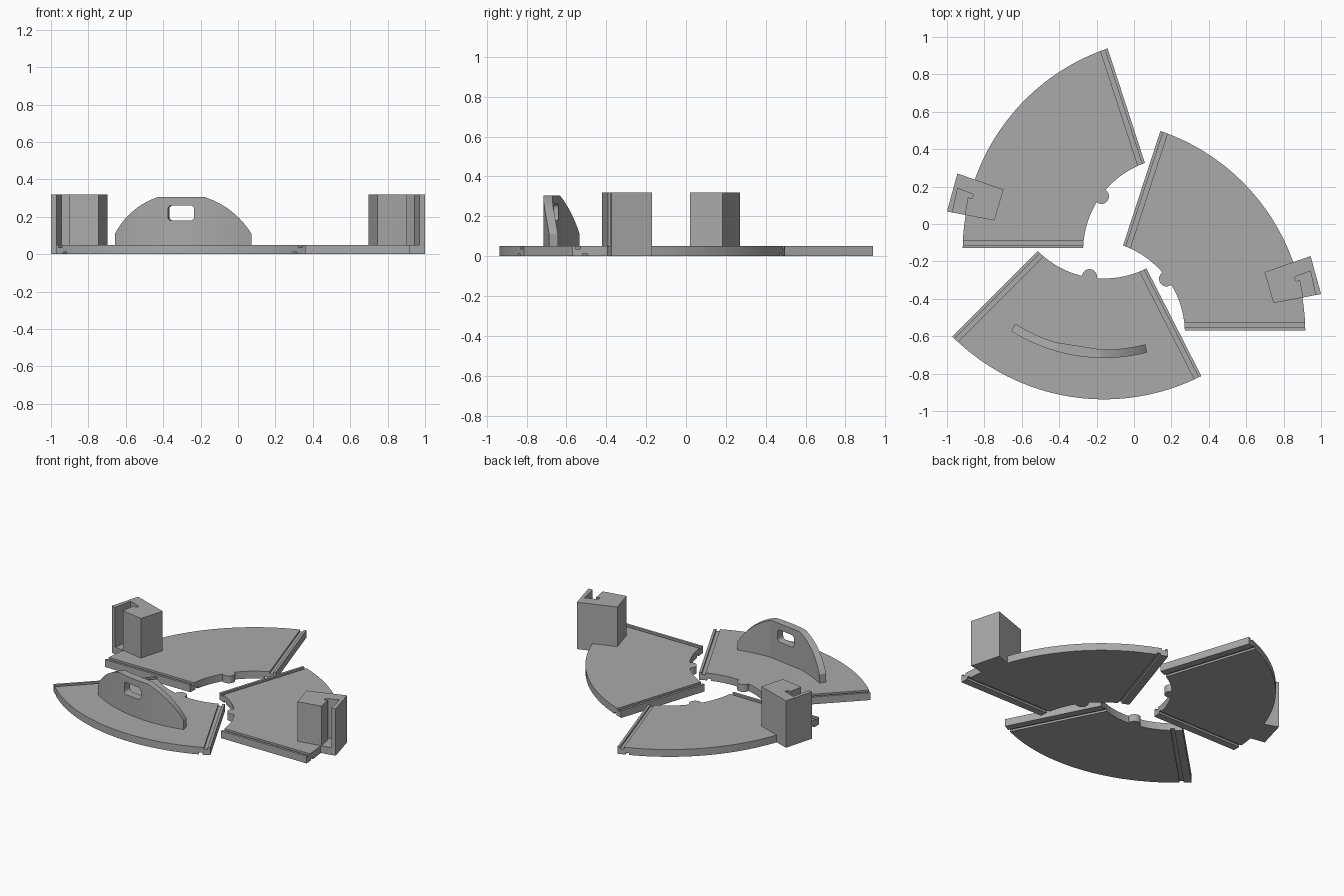
import bpy, bmesh
from math import sin, cos, asin, sqrt, radians, pi
from mathutils import Vector, Matrix

if "Cube" in bpy.data.objects:
    bpy.data.objects.remove(bpy.data.objects["Cube"], do_unlink=True)

gray = bpy.data.materials.new("plain gray")
gray.use_nodes = True
gray.diffuse_color = (0.4, 0.4, 0.4, 1)
gray.node_tree.nodes["Principled BSDF"].inputs["Base Color"].default_value = (0.4, 0.4, 0.4, 1)

THICK = 0.05


def finish(name, bm):
    bmesh.ops.recalc_face_normals(bm, faces=bm.faces)
    mesh = bpy.data.meshes.new(name)
    bm.to_mesh(mesh)
    bm.free()
    mesh.materials.append(gray)
    obj = bpy.data.objects.new(name, mesh)
    bpy.context.collection.objects.link(obj)
    return obj


def prism(name, points, z0, z1):
    bm = bmesh.new()
    face = bm.faces.new([bm.verts.new((x, y, z0)) for x, y in points])
    top = bmesh.ops.extrude_face_region(bm, geom=[face])["geom"]
    verts = [v for v in top if isinstance(v, bmesh.types.BMVert)]
    bmesh.ops.translate(bm, verts=verts, vec=(0, 0, z1 - z0))
    return finish(name, bm)


def combine(obj, other, operation):
    mod = obj.modifiers.new("combine", 'BOOLEAN')
    mod.operation, mod.object, mod.solver = operation, other, 'EXACT'
    bpy.context.view_layer.objects.active = obj
    bpy.ops.object.modifier_apply(modifier=mod.name)
    bpy.data.objects.remove(other, do_unlink=True)


def smooth(obj):
    bpy.ops.object.select_all(action='DESELECT')
    obj.select_set(True)
    bpy.context.view_layer.objects.active = obj
    bpy.ops.object.shade_smooth_by_angle(angle=radians(25))


def arc(center, radius, start, end, steps):
    angles = [start + (end - start) * i / steps for i in range(steps + 1)]
    return [(center[0] + radius * cos(a), center[1] + radius * sin(a)) for a in angles]


def sector_plate(name, center, middle, inner, outer, inset):
    """Ring sector of 72 degrees with a knob inside and grooves along both ends."""
    half = radians(36)
    mid = radians(middle)
    ho, hi = half - asin(inset / outer), half - asin(inset / inner)
    plate = prism(name, arc(center, outer, mid - ho, mid + ho, 40)
                  + arc(center, inner, mid + hi, mid - hi, 24), 0, THICK)
    knob = arc(center, inner - 0.004, mid, mid, 1)[0]
    combine(plate, prism("knob", arc(knob, 0.04, 0, 2 * pi, 32)[:-1], 0, THICK), 'UNION')
    for side in (-1, 1):
        a = mid + side * half
        along = Vector((cos(a), sin(a)))
        inward = Vector((sin(a), -cos(a))) * side
        # top groove near the end, bottom groove a little further in
        for d0, d1, z0, z1 in ((0.016, 0.04, THICK - 0.013, 0.1), (0.05, 0.074, -0.1, 0.013)):
            corners = [Vector(center) + along * r + inward * (inset + d)
                       for r, d in ((0.3, d0), (1.4, d0), (1.4, d1), (0.3, d1))]
            combine(plate, prism("groove", corners, z0, z1), 'DIFFERENCE')
    smooth(plate)


# Two mirrored plates, each with a slotted post on the rim
footprint = [(-1.0, 0.067), (-0.746, 0.019), (-0.698, 0.184), (-0.944, 0.27)]
slot = [(-0.975, 0.04), (-0.943, 0.19), (-0.858, 0.158), (-0.866, 0.136),
        (-0.888, 0.142), (-0.909, 0.02)]
for label, side, shift in (("right", 1, 0), ("left", -1, -0.4415)):
    place = lambda pts: [(side * x, y + shift) for x, y in pts]
    sector_plate(label + "_plate", (side * 0.225, -0.142 + shift),
                 144 if side > 0 else 36, 0.497, 1.141, 0.014)
    post = prism(label + "_post", place(footprint), 0, 0.32)
    combine(post, prism("slot", place(slot), THICK, 0.5), 'DIFFERENCE')

# Front plate
hub = (-0.1605, 0.2085)
sector_plate("front_plate", hub, 261, 0.5, 1.146, 0)

# Curved arched handle, made of columns along the arc
bm = bmesh.new()
rows = []
for i in range(49):
    t = radians(23.5) * (i / 24 - 1)
    a = radians(261) + t
    s = 0.925 * sin(t)
    top = min(0.305, sqrt(0.425 ** 2 - s * s) - 0.101)
    r_in = min(0.88, 0.871 / cos(t))
    rows.append([bm.verts.new((hub[0] + r * cos(a), hub[1] + r * sin(a), z))
                 for r, z in ((r_in, 0.04), (0.925, 0.04), (0.925, top), (r_in, top))])
for p, q in zip(rows, rows[1:]):
    for k in range(4):
        n = (k + 1) % 4
        bm.faces.new((p[k], p[n], q[n], q[k]))
bm.faces.new(rows[0])
bm.faces.new(rows[-1])
handle = finish("handle", bm)

# Rounded grip hole through the handle
outline = []
for cx, cy, start in ((1, 1, 0), (-1, 1, 90), (-1, -1, 180), (1, -1, 270)):
    outline += arc((cx * 0.05, cy * 0.02), 0.021, radians(start), radians(start + 90), 6)
hole = prism("hole", outline, -0.2, 0.2)
a = radians(261)
hole.data.transform(Matrix.Translation((hub[0] + 0.9 * cos(a), hub[1] + 0.9 * sin(a), 0.22))
                    @ Matrix.Rotation(radians(-9), 4, 'Z') @ Matrix.Rotation(radians(90), 4, 'X'))
combine(handle, hole, 'DIFFERENCE')
smooth(handle)
